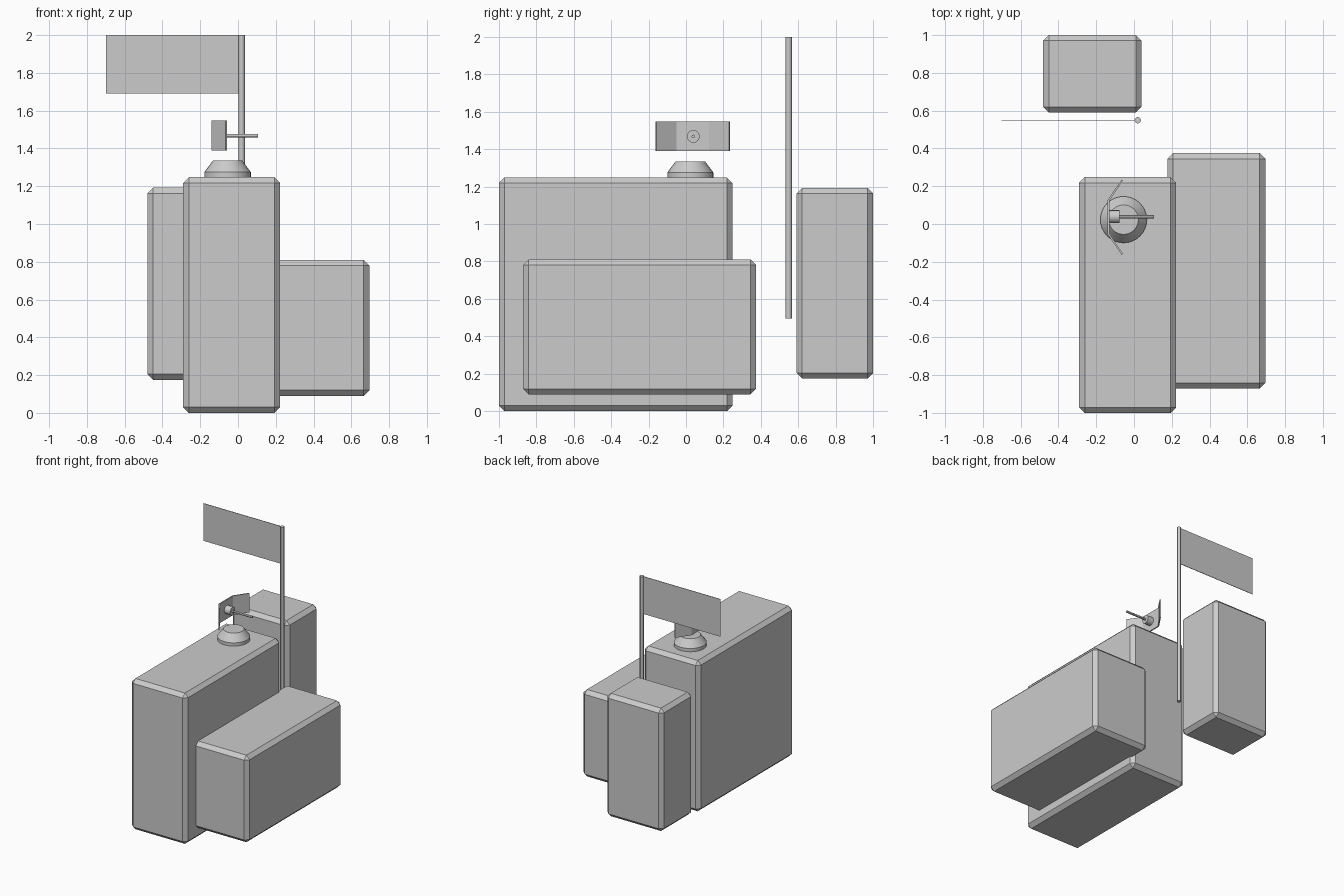
import bpy, bmesh, math
from mathutils import Vector, Matrix

if "Cube" in bpy.data.objects:
    bpy.data.objects.remove(bpy.data.objects["Cube"])


def finish(name, bm, smooth=False):
    bmesh.ops.recalc_face_normals(bm, faces=bm.faces)
    mesh = bpy.data.meshes.new(name)
    bm.to_mesh(mesh)
    bm.free()
    ob = bpy.data.objects.new(name, mesh)
    bpy.context.collection.objects.link(ob)
    if smooth:
        bpy.ops.object.select_all(action='DESELECT')
        ob.select_set(True)
        bpy.context.view_layer.objects.active = ob
        bpy.ops.object.shade_smooth_by_angle(angle=math.radians(30))
    return ob


def box(name, lo, hi, chamfer=0.0):
    lo, hi = Vector(lo), Vector(hi)
    bm = bmesh.new()
    bmesh.ops.create_cube(bm, size=1)
    for v in bm.verts:
        v.co = (lo + hi) / 2 + v.co * (hi - lo)
    if chamfer:
        bmesh.ops.bevel(bm, geom=bm.edges[:], offset=chamfer, segments=1, affect='EDGES')
    return finish(name, bm)


def lathe(name, origin, axis, profile, sides):
    """Closed solid of revolution; profile is (distance along axis, radius)."""
    bm = bmesh.new()
    turn = Vector((0, 0, 1)).rotation_difference(Vector(axis)).to_matrix()
    rings = []
    for d, r in profile:
        rings.append([bm.verts.new(Vector(origin) + turn @ Vector(
            (r * math.cos(a), r * math.sin(a), d)))
            for a in (2 * math.pi * i / sides for i in range(sides))])
    for a, b in zip(rings, rings[1:]):
        for i in range(sides):
            j = (i + 1) % sides
            bm.faces.new((a[i], a[j], b[j], b[i]))
    bm.faces.new(rings[0])
    bm.faces.new(rings[-1])
    return finish(name, bm, True)


# Chamfered equipment boxes
box("main_box", (-0.29, -1.0, 0.0), (0.223, 0.248, 1.248), 0.03)
box("side_box", (0.177, -0.87, 0.09), (0.695, 0.375, 0.81), 0.03)
box("rear_box", (-0.48, 0.59, 0.175), (0.04, 1.0, 1.192), 0.03)

# Pole and flag
lathe("flag_pole", (0.02, 0.549, 0.495), (0, 0, 1), [(0, 0.017), (1.505, 0.017)], 12)
box("flag", (-0.70, 0.547, 1.69), (0.02, 0.551, 2.0))

# Tapered turret on the main box
lathe("turret_base", (-0.055, 0.023, 1.24), (0, 0, 1),
      [(0, 0.123), (0.035, 0.123), (0.095, 0.078)], 32)

# Folded three-panel dish
centre_y = 0.036
outer = [(-0.065, -0.199), (-0.14, -0.09), (-0.14, 0.09), (-0.065, 0.199)]
inner = [(-0.058, -0.194), (-0.13, -0.087), (-0.13, 0.087), (-0.058, 0.194)]
bm = bmesh.new()
for a in range(3):
    for z in (1.39, 1.548):
        bm.faces.new([bm.verts.new((x, y + centre_y, z)) for x, y in
                      (outer[a], outer[a + 1], inner[a + 1], inner[a])])
    for side in (outer, inner):
        (x0, y0), (x1, y1) = side[a], side[a + 1]
        bm.faces.new([bm.verts.new((x, y + centre_y, z)) for x, y, z in
                      ((x0, y0, 1.39), (x1, y1, 1.39), (x1, y1, 1.548), (x0, y0, 1.548))])
for k in (0, 3):
    bm.faces.new([bm.verts.new((p[0], p[1] + centre_y, z)) for p, z in
                  ((outer[k], 1.39), (inner[k], 1.39), (inner[k], 1.548), (outer[k], 1.548))])
bmesh.ops.remove_doubles(bm, verts=bm.verts, dist=0.0001)
finish("dish_panels", bm)

# Hub and feed rod
feed = (-0.132, centre_y + 0.003, 1.468)
lathe("dish_hub", feed, (1, 0, 0), [(0, 0.034), (0.055, 0.034)], 16)
lathe("feed_rod", feed, (1, 0, 0), [(0.04, 0.009), (0.237, 0.009)], 12)
